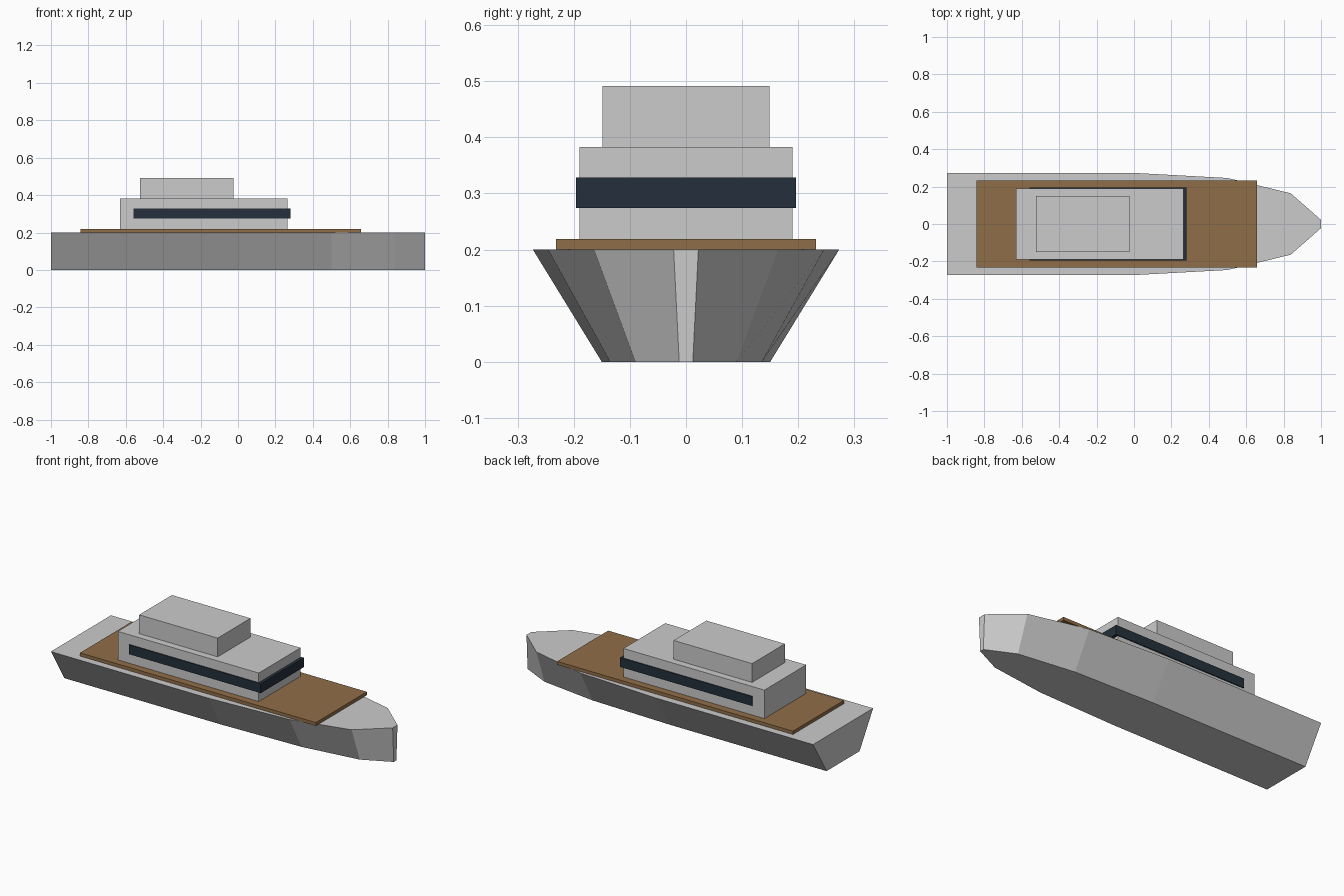
import bpy, bmesh

if "Cube" in bpy.data.objects:
    bpy.data.objects.remove(bpy.data.objects["Cube"])


def material(name, rgb):
    m = bpy.data.materials.new(name)
    m.diffuse_color = (*rgb, 1)
    m.use_nodes = True
    m.node_tree.nodes["Principled BSDF"].inputs["Base Color"].default_value = m.diffuse_color
    return m


def finish(name, bm, mat=None):
    bmesh.ops.recalc_face_normals(bm, faces=bm.faces)
    mesh = bpy.data.meshes.new(name)
    bm.to_mesh(mesh)
    bm.free()
    ob = bpy.data.objects.new(name, mesh)
    bpy.context.collection.objects.link(ob)
    if mat:
        mesh.materials.append(mat)
    return ob


def box(name, x, y, z, mat=None):
    """Box spanning x and z ranges, symmetric about y = 0."""
    bm = bmesh.new()
    bmesh.ops.create_cube(bm, size=1)
    for v in bm.verts:
        v.co = (x[v.co.x > 0], y if v.co.y > 0 else -y, z[v.co.z > 0])
    return finish(name, bm, mat)


wood = material("wood", (0.28, 0.155, 0.065))
glass = material("dark_glass", (0.018, 0.03, 0.045))

# Hull: half outline (x, half width) mirrored, narrowing to 55% at the keel
half = [(-1, 0.273), (0, 0.273), (0.5, 0.246), (0.838, 0.164), (1, 0.022)]
outline = [(x, -y) for x, y in half] + [(x, y) for x, y in reversed(half)]
bm = bmesh.new()
bottom = [bm.verts.new((x, y * 0.55, 0)) for x, y in outline]
top = [bm.verts.new((x, y, 0.2)) for x, y in outline]
bm.faces.new(bottom)
bm.faces.new(top)
n = len(outline)
for i in range(n):
    j = (i + 1) % n
    bm.faces.new((bottom[i], bottom[j], top[j], top[i]))
finish("hull", bm)

# Deck and superstructure
box("deck", (-0.843, 0.658), 0.232, (0.2, 0.219), wood)
box("cabin", (-0.632, 0.265), 0.19, (0.219, 0.383))
box("window_band", (-0.558, 0.282), 0.196, (0.274, 0.328), glass)
box("upper_cabin", (-0.525, -0.025), 0.149, (0.383, 0.491))
